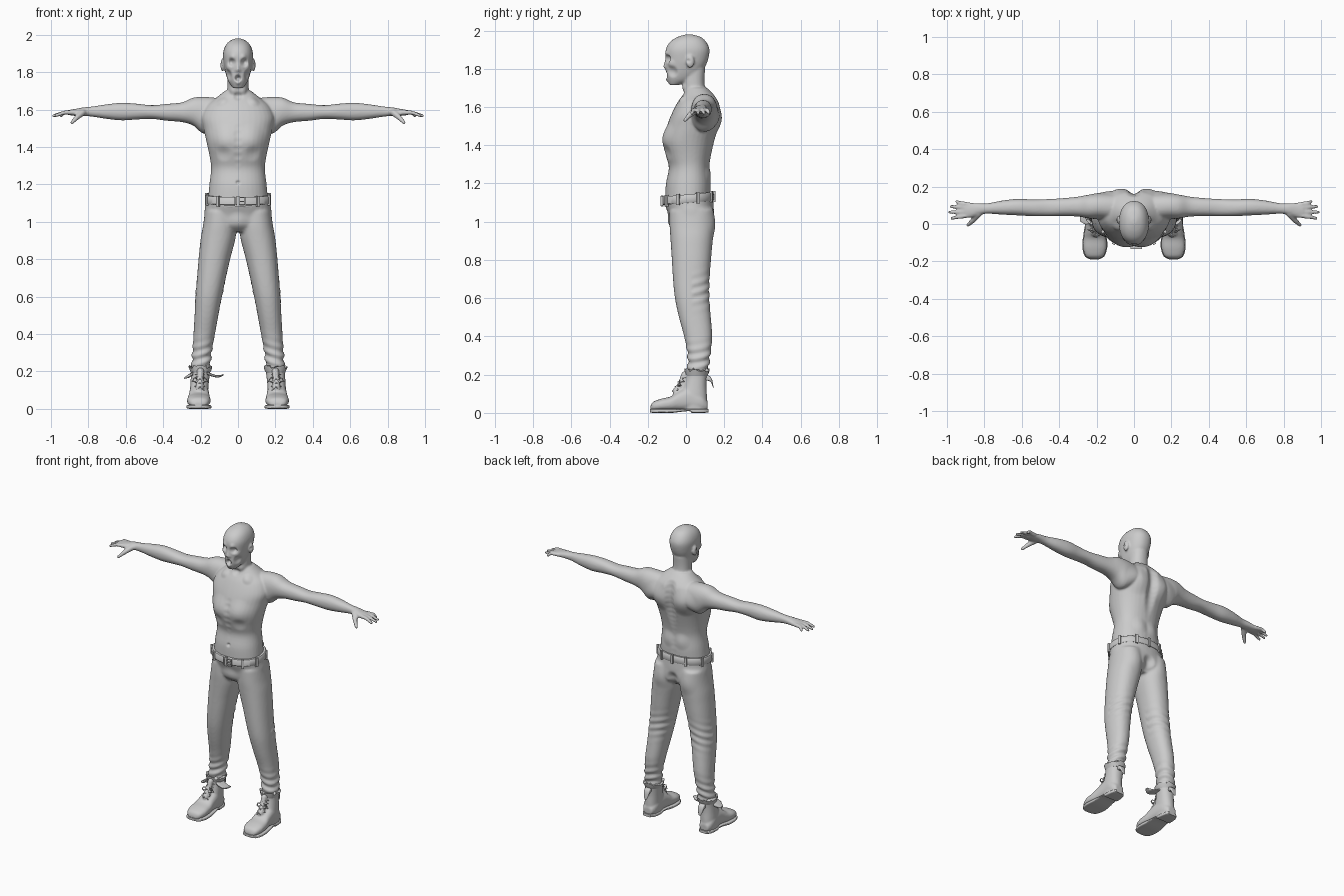
import bpy, bmesh, math, random
from mathutils import Vector, Matrix

random.seed(4)


def loft(bm, axis, keys, p=0.9, n=36, steps=4, sx=1):
    """Skin of superellipse sections; key = (t, a_min, a_max, b_min, b_max)."""
    rows = []
    for i in range(len(keys) - 1):
        q = [keys[max(0, min(len(keys) - 1, i + d))] for d in (-1, 0, 1, 2)]
        for s in range(steps):
            u = s / steps
            rows.append([0.5 * (2*b + (c-a)*u + (2*a-5*b+4*c-d)*u*u + (3*b-a-3*c+d)*u**3)
                         for a, b, c, d in zip(*q)])
    rows.append(keys[-1])
    rings = []
    for t, a0, a1, b0, b1 in rows:
        ring = []
        for k in range(n):
            ang = 2 * math.pi * (k + 0.5) / n
            c, s = math.cos(ang), math.sin(ang)
            a = (a0 + a1) / 2 + (a1 - a0) / 2 * math.copysign(abs(c) ** p, c)
            b = (b0 + b1) / 2 + (b1 - b0) / 2 * math.copysign(abs(s) ** p, s)
            co = [(t, a, b), (a, t, b), (a, b, t)][axis]
            ring.append(bm.verts.new((co[0] * sx, co[1], co[2])))
        rings.append(ring)
    for r0, r1 in zip(rings, rings[1:]):
        for k in range(n):
            bm.faces.new((r0[k], r0[(k+1) % n], r1[(k+1) % n], r1[k]))
    bm.faces.new(rings[0])
    bm.faces.new(rings[-1])


def sym(*rows):
    """Rows (z, half_width, y0, y1) to centred loft keys."""
    return [(z, -w, w, y0, y1) for z, w, y0, y1 in rows]


def limb(bm, pts, r0, r1, sx=1):
    """Rounded tapering rod along points, as close-set balls."""
    pts = [Vector((x * sx, y, z)) for x, y, z in pts]
    m = 10
    for i in range(len(pts) - 1):
        for s in range(m + 1):
            f = (i + s / m) / (len(pts) - 1)
            bmesh.ops.create_icosphere(bm, subdivisions=2, radius=r0 + (r1 - r0) * f,
                                       matrix=Matrix.Translation(pts[i].lerp(pts[i+1], s / m)))


def blob(bm, c, size):
    bmesh.ops.create_uvsphere(bm, u_segments=24, v_segments=14, radius=1,
                              matrix=Matrix.Translation(c) @ Matrix.Diagonal((*size, 1)))


def finish(bm, name, voxel=0, smooth=5):
    """Make the object; with a voxel size, fuse the pieces into one skin."""
    bmesh.ops.recalc_face_normals(bm, faces=bm.faces)
    me = bpy.data.meshes.new(name)
    bm.to_mesh(me)
    bm.free()
    ob = bpy.data.objects.new(name, me)
    bpy.context.collection.objects.link(ob)
    if voxel:
        rm = ob.modifiers.new("fuse", 'REMESH')
        rm.mode, rm.voxel_size = 'VOXEL', voxel
        sm = ob.modifiers.new("smooth", 'SMOOTH')
        sm.factor, sm.iterations = 0.5, smooth
        dg = bpy.context.evaluated_depsgraph_get()
        baked = bpy.data.meshes.new_from_object(ob.evaluated_get(dg))
        ob.modifiers.clear()
        ob.data = baked
    ob.data.shade_smooth()
    if not voxel:
        ob.data.set_sharp_from_angle(angle=math.radians(40))
    return ob


def sculpt(ob, strokes):
    """Soft pushes (centre, radius, offset), mirrored when off-centre."""
    for c, r, d in strokes:
        for sx in ((1, -1) if c[0] else (1,)):
            cc, dd = Vector((c[0] * sx, c[1], c[2])), Vector((d[0] * sx, d[1], d[2]))
            for v in ob.data.vertices:
                q = (v.co - cc).length_squared / (r * r)
                if q < 1:
                    v.co += dd * (1 - q) ** 2


def tilt(z, y):
    return z + 0.09 * y * max(0, min(1, (z - 1.0) / 0.1))


# Bare body: torso, neck, head, arms and hands fused
bm = bmesh.new()
loft(bm, 2, sym((1.07, .162, -.108, .128), (1.13, .159, -.108, .128), (1.2, .153, -.105, .129),
                (1.28, .144, -.09, .122), (1.34, .15, -.104, .13), (1.42, .167, -.122, .15),
                (1.5, .185, -.1, .172), (1.56, .195, -.077, .18), (1.62, .17, -.047, .175),
                (1.66, .12, -.02, .15), (1.7, .07, 0, .11)))
loft(bm, 2, sym((1.6, .08, -.01, .14), (1.66, .068, -.01, .12), (1.7, .058, -.016, .1),
                (1.74, .056, -.02, .096), (1.8, .055, -.02, .1)))
loft(bm, 2, sym((1.714, .026, -.086, -.04), (1.74, .046, -.098, .03), (1.77, .059, -.104, .075),
                (1.81, .07, -.104, .1), (1.85, .077, -.107, .116), (1.9, .08, -.106, .123),
                (1.94, .068, -.084, .106), (1.966, .045, -.045, .077), (1.98, .014, 0, .03)))
limb(bm, [(0, -.1, 1.855), (0, -.109, 1.812)], .007, .011)
limb(bm, [(-.022, -.09, 1.778), (0, -.101, 1.792), (.022, -.09, 1.778)], .008, .008)
limb(bm, [(-.022, -.09, 1.765), (0, -.1, 1.742), (.022, -.09, 1.765)], .008, .008)
for s in (1, -1):
    blob(bm, (s * .083, .022, 1.838), (.011, .022, .034))
    blob(bm, (s * .012, -.1, 1.81), (.008, .01, .008))
    loft(bm, 0, [(.1, .02, .16, 1.5, 1.66), (.18, .025, .166, 1.47, 1.668),
                 (.24, .03, .157, 1.515, 1.663), (.3, .04, .146, 1.533, 1.638),
                 (.38, .042, .138, 1.54, 1.63), (.46, .042, .133, 1.55, 1.623),
                 (.54, .042, .131, 1.547, 1.631), (.62, .046, .134, 1.542, 1.636),
                 (.7, .05, .126, 1.55, 1.628), (.78, .055, .111, 1.562, 1.616),
                 (.83, .049, .111, 1.566, 1.611), (.87, .034, .113, 1.566, 1.603),
                 (.905, .036, .114, 1.57, 1.598)], sx=s)
    for y0, y1, tip in ((.104, .12, .947), (.085, .094, .978), (.066, .063, .987), (.046, .031, .975)):
        limb(bm, [(.885, y0, 1.584), (.93, (y0 + y1) / 2, 1.584), (tip, y1, 1.567)], .0135, .0095, s)
    limb(bm, [(.83, .055, 1.585), (.862, .018, 1.557), (.888, -.006, 1.53)], .019, .01, s)
body = finish(bm, "body", .006, 6)
strokes = [((.033, -.097, 1.853), .028, (0, .022, 0)),          # eye sockets
           ((.032, -.09, 1.853), .013, (0, -.006, 0)),          # closed lids
           ((.03, -.1, 1.88), .025, (0, -.006, 0)),             # brows
           ((0, -.103, 1.767), .021, (0, .034, 0)),             # open mouth
           ((.054, -.072, 1.785), .036, (-.009, .007, 0)),      # cheek hollows
           ((.055, -.078, 1.825), .03, (.004, -.006, 0)),       # cheekbones
           ((.09, .012, 1.842), .014, (-.008, 0, 0)),           # ear bowls
           ((.1, .165, 1.53), .1, (0, .019, 0)),                # shoulder blades
           ((.075, -.1, 1.45), .085, (0, -.01, 0)),             # chest
           ((.08, -.1, 1.365), .05, (0, .006, 0)),
           ((.085, -.02, 1.645), .04, (0, -.008, .004)),        # collarbones
           ((0, -.015, 1.668), .03, (0, .012, 0)),              # throat notch
           ((.028, -.01, 1.7), .03, (.002, -.006, 0)),
           ((.05, .12, 1.25), .06, (0, .008, 0)),               # lower back
           ((0, -.106, 1.21), .016, (0, .012, 0))]              # navel
strokes += [((0, .17, 1.14 + .035 * i), .05, (0, -.013, 0)) for i in range(15)]   # spine
strokes += [((0, -.115, 1.27 + .04 * i), .03, (0, .004, 0)) for i in range(8)]    # midline
sculpt(body, strokes)

# Trousers: hips and both legs fused, with folds at knee and ankle
bm = bmesh.new()
loft(bm, 2, sym((.945, .1, -.05, .1), (.98, .165, -.082, .138), (1.04, .18, -.092, .146),
                (1.09, .174, -.108, .143), (1.135, .17, -.116, .139)))
for s in (1, -1):
    loft(bm, 2, [(1.06, .012, .176, -.086, .142), (.98, .01, .187, -.086, .146),
                 (.92, .012, .198, -.082, .142), (.86, .026, .205, -.078, .136),
                 (.8, .042, .211, -.074, .131), (.7, .065, .219, -.068, .123),
                 (.6, .086, .227, -.058, .122), (.5, .105, .232, -.037, .13),
                 (.4, .123, .238, -.01, .137), (.3, .141, .244, .009, .127),
                 (.24, .147, .248, .008, .118), (.2, .15, .25, .008, .116)], sx=s)
trousers = finish(bm, "trousers", .008, 6)
me = trousers.data
offs = []
for v in me.vertices:
    x, y, z = abs(v.co.x), v.co.y, v.co.z
    fold = math.exp(-((z - .27) / .07) ** 2) + .6 * math.exp(-((z - .64) / .07) ** 2) * (y > .03)
    offs.append(v.normal * .005 * fold * math.sin(130 * z + 40 * x - 25 * y))
for v, o in zip(me.vertices, offs):
    v.co += o
    v.co.z = tilt(v.co.z, v.co.y)
sculpt(trousers, [((0, .15, 1.0), .05, (0, -.02, 0)), ((0, .14, .95), .05, (0, -.02, 0)),
                  ((.085, .13, .99), .09, (0, .008, 0)), ((0, -.09, 1.0), .06, (0, -.008, 0))])

# Belt with loops and buckle
bm = bmesh.new()
loft(bm, 2, sym((1.098, .174, -.12, .144), (1.103, .177, -.124, .147),
                (1.137, .175, -.124, .145), (1.142, .171, -.12, .141)), n=64, steps=1)
for v in bm.verts:
    v.co.z = tilt(v.co.z, v.co.y)
finish(bm, "belt")
bm = bmesh.new()
for deg in (20, 62, 118, 160, 235, 270, 305, 340, 200, 90):
    a = math.radians(deg)
    c, s = math.cos(a), math.sin(a)
    x, y = .177 * math.copysign(abs(c) ** .9, c), .011 + .136 * math.copysign(abs(s) ** .9, s)
    turn = math.atan2(s / .136, c / .177)
    bmesh.ops.create_cube(bm, size=1, matrix=Matrix.Translation((x, y, tilt(1.119, y)))
                          @ Matrix.Rotation(turn, 4, 'Z') @ Matrix.Diagonal((.014, .016, .058, 1)))
finish(bm, "belt_loops")
bm = bmesh.new()
for dx, dz, w, h in ((-.026, 0, .007, .05), (.026, 0, .007, .05), (0, .022, .058, .007),
                     (0, -.022, .058, .007), (.01, 0, .035, .005)):
    bmesh.ops.create_cube(bm, size=1, matrix=Matrix.Translation((dx + .012, -.127, 1.108 + dz))
                          @ Matrix.Diagonal((w, .012, h, 1)))
finish(bm, "belt_buckle")

for s, side in ((1, "left"), (-1, "right")):
    # Boot upper
    bm = bmesh.new()
    loft(bm, 2, [(.012, .163, .256, -.02, .112), (.08, .16, .258, -.035, .11),
                 (.14, .156, .254, -.012, .107), (.19, .15, .252, .0, .11),
                 (.222, .146, .256, -.002, .116)], sx=s)
    loft(bm, 1, [(-.186, .188, .236, .012, .036), (-.172, .162, .259, .01, .058),
                 (-.13, .147, .272, .01, .074), (-.08, .148, .27, .01, .086),
                 (-.04, .152, .264, .01, .112), (.02, .156, .26, .01, .135),
                 (.08, .163, .257, .01, .1), (.113, .18, .24, .012, .06)], p=.8, sx=s)
    limb(bm, [(.205, -.05, .112), (.203, -.025, .145), (.2, -.008, .2)], .022, .018, s)
    finish(bm, side + "_boot", .006, 5)
    # Sole with raised arch
    bm = bmesh.new()
    loft(bm, 1, [(-.189, .19, .234, .004, .02), (-.175, .16, .262, 0, .021),
                 (-.13, .143, .276, 0, .021), (-.07, .145, .273, 0, .021),
                 (-.01, .154, .263, .008, .021), (.025, .157, .261, .008, .021),
                 (.03, .157, .261, 0, .021), (.09, .163, .257, 0, .021),
                 (.118, .182, .238, .002, .02)], p=.4, steps=2, sx=s)
    finish(bm, side + "_sole")
    # Ragged collar
    bm = bmesh.new()
    loft(bm, 2, [(.192, .15, .252, 0, .112), (.205, .143, .257, -.004, .118),
                 (.222, .138, .264, -.008, .124), (.224, .15, .25, .006, .112)], n=28, steps=1, sx=s)
    for v in bm.verts:
        if v.co.z > .215:
            v.co.z += random.uniform(-.008, .012)
    finish(bm, side + "_boot_collar")
    # Laces: crossed rows and a loose bow
    bm = bmesh.new()
    rows = [(-.078, .104), (-.064, .128), (-.05, .15), (-.034, .172), (-.026, .192)]
    for (y0, z0), (y1, z1) in zip(rows, rows[1:]):
        for d in (1, -1):
            limb(bm, [(.204 - d * .026, y0 + .024, z0 - .008), (.204, (y0 + y1) / 2, (z0 + z1) / 2),
                      (.204 + d * .026, y1 + .024, z1 - .008)], .004, .004, s)
    for d in (1, -1):
        limb(bm, [(.204, -.032, .168), (.204 + d * .03, -.036, .165), (.204 + d * .042, -.03, .145),
                  (.204 + d * .02, -.042, .145), (.204, -.034, .166)], .004, .004, s)
    finish(bm, side + "_boot_laces", .004, 2)
    # Pull tab at the heel
    bm = bmesh.new()
    loft(bm, 1, [(.1, .185, .22, .17, .2), (.125, .182, .222, .165, .192),
                 (.137, .186, .218, .145, .172), (.143, .194, .21, .128, .14)], p=.4, n=16, sx=s)
    finish(bm, side + "_boot_tab")

# Open flaps on one boot
bm = bmesh.new()
loft(bm, 0, [(-.165, 0, .07, .182, .2), (-.13, -.005, .06, .17, .184),
             (-.1, 0, .05, .168, .18), (-.078, .015, .035, .178, .186)], p=.5, n=16)
loft(bm, 0, [(-.24, 0, .07, .18, .2), (-.262, -.002, .06, .166, .186),
             (-.288, .015, .04, .16, .168)], p=.5, n=16)
finish(bm, "boot_flaps")
